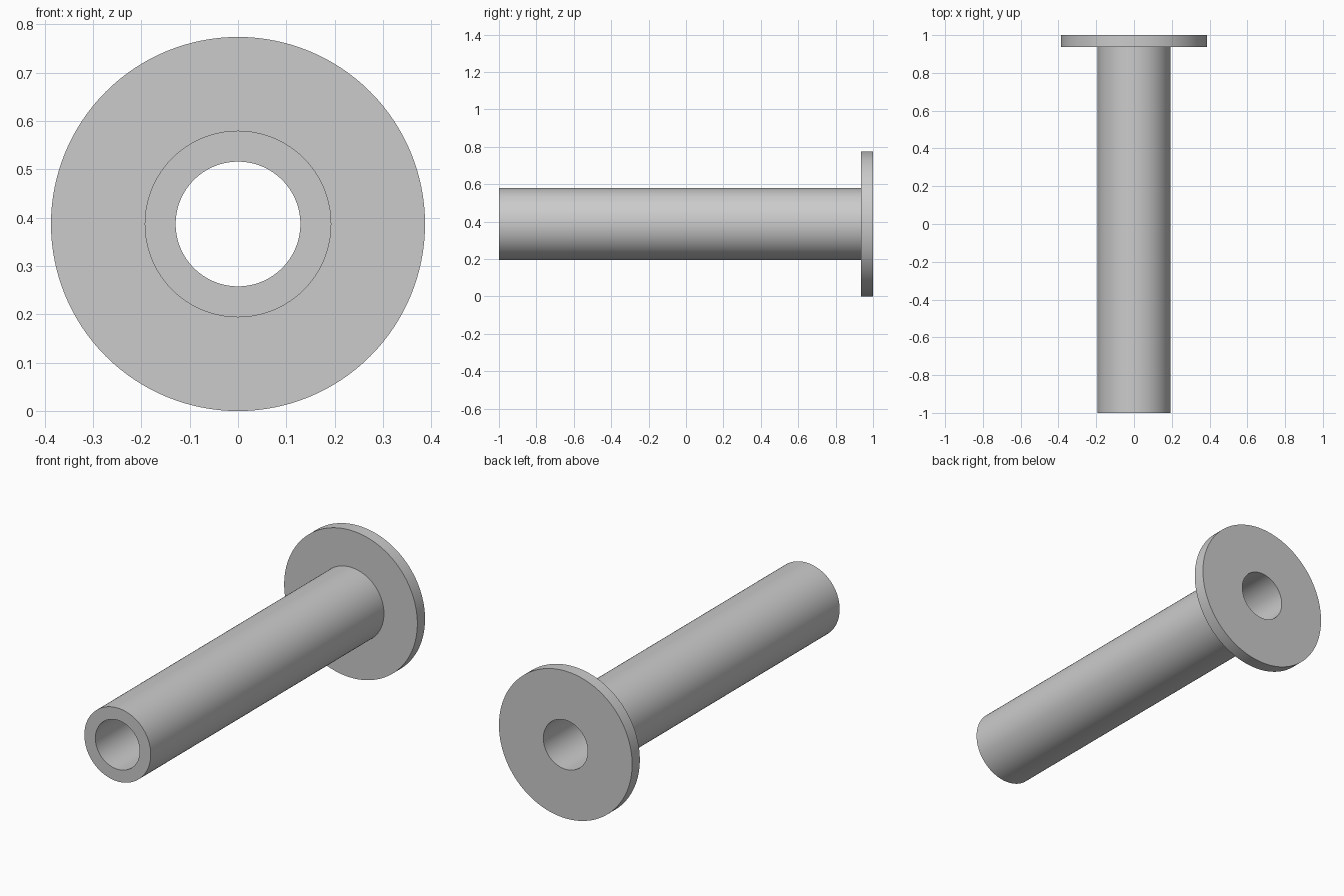
import bpy
import bmesh
from math import radians, tau
from mathutils import Matrix, Vector

cube = bpy.data.objects.get("Cube")
if cube:
    bpy.data.objects.remove(cube, do_unlink=True)

SEGMENTS = 128
FLANGE_R, TUBE_R, BORE_R = 0.387, 0.193, 0.129
FRONT, FLANGE_FRONT, BACK = -1.0, 0.936, 1.0

# Plain grey finish
grey = bpy.data.materials.new("plain grey")
grey.use_nodes = True
colour = (0.6, 0.6, 0.6, 1)
grey.diffuse_color = colour
grey.node_tree.nodes["Principled BSDF"].inputs["Base Color"].default_value = colour

# Closed half section (radius, y) of the tube, flange and through bore
section = [(BORE_R, FRONT), (TUBE_R, FRONT), (TUBE_R, FLANGE_FRONT),
           (FLANGE_R, FLANGE_FRONT), (FLANGE_R, BACK), (BORE_R, BACK)]

# Revolve the section about the y axis
bm = bmesh.new()
rings = []
for i in range(SEGMENTS):
    turn = Matrix.Rotation(tau * i / SEGMENTS, 3, "Y")
    rings.append([bm.verts.new(turn @ Vector((r, y, 0))) for r, y in section])
for i, ring in enumerate(rings):
    following = rings[(i + 1) % SEGMENTS]
    for j in range(len(section)):
        k = (j + 1) % len(section)
        bm.faces.new((ring[j], ring[k], following[k], following[j]))
bmesh.ops.recalc_face_normals(bm, faces=bm.faces)
mesh = bpy.data.meshes.new("flanged_bushing")
bm.to_mesh(mesh)
bm.free()
mesh.materials.append(grey)

bushing = bpy.data.objects.new("flanged_bushing", mesh)
bushing.location.z = FLANGE_R
bpy.context.collection.objects.link(bushing)

# Smooth round walls with crisp rims
bpy.ops.object.select_all(action="DESELECT")
bushing.select_set(True)
bpy.context.view_layer.objects.active = bushing
bpy.ops.object.shade_smooth_by_angle(angle=radians(30))
